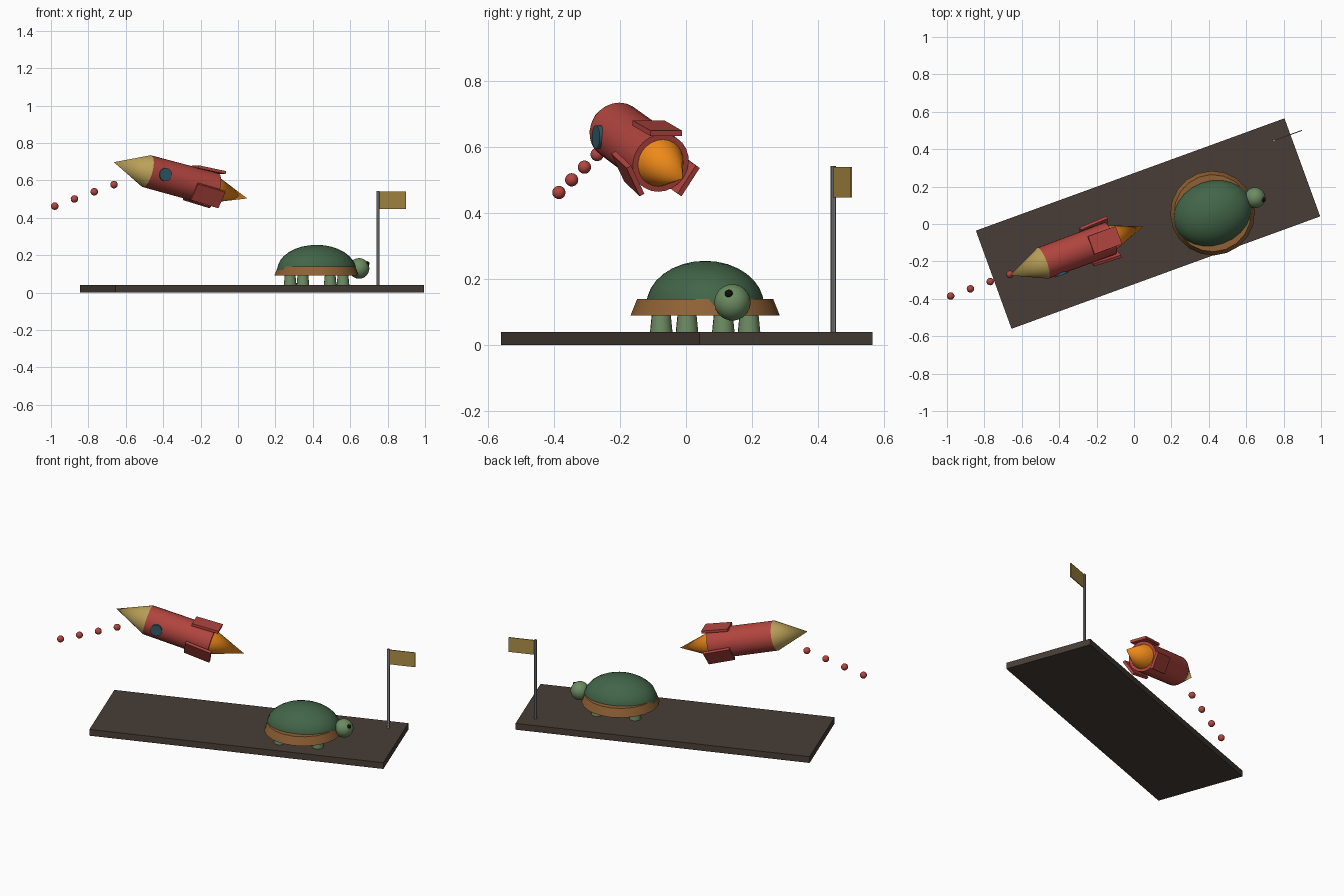
import bpy, bmesh
from math import radians, pi
from mathutils import Matrix, Vector

if "Cube" in bpy.data.objects:
    bpy.data.objects.remove(bpy.data.objects["Cube"])


def T(x, y, z):
    return Matrix.Translation((x, y, z))


def R(deg, axis):
    return Matrix.Rotation(radians(deg), 4, axis)


def S(x, y, z):
    return Matrix.Diagonal((x, y, z, 1))


def mat(name, rgb):
    m = bpy.data.materials.new(name)
    m.diffuse_color = (*rgb, 1)
    m.use_nodes = True
    m.node_tree.nodes["Principled BSDF"].inputs["Base Color"].default_value = m.diffuse_color
    return m


BROWN = mat("dark_wood", (0.065, 0.047, 0.038))
GREEN = mat("shell_green", (0.055, 0.13, 0.065))
SKIN = mat("skin_green", (0.15, 0.26, 0.12))
RIM = mat("rim_brown", (0.28, 0.12, 0.035))
RED = mat("red", (0.45, 0.06, 0.05))
SAND = mat("sand", (0.5, 0.36, 0.1))
FLAME = mat("orange", (0.85, 0.25, 0.01))
TEAL = mat("teal", (0.03, 0.1, 0.14))
GOLD = mat("flag_gold", (0.42, 0.27, 0.06))
GREY = mat("pole_grey", (0.22, 0.22, 0.23))
BLACK = mat("black", (0.005, 0.005, 0.005))


def finish(name, bm, matrix, material, smooth=True):
    bmesh.ops.transform(bm, matrix=matrix, verts=bm.verts)
    bmesh.ops.recalc_face_normals(bm, faces=bm.faces)
    me = bpy.data.meshes.new(name)
    bm.to_mesh(me)
    bm.free()
    ob = bpy.data.objects.new(name, me)
    bpy.context.collection.objects.link(ob)
    me.materials.append(material)
    if smooth:
        bpy.ops.object.select_all(action='DESELECT')
        ob.select_set(True)
        bpy.context.view_layer.objects.active = ob
        bpy.ops.object.shade_smooth_by_angle(angle=radians(30))
    return ob


def box(name, matrix, size, material):
    bm = bmesh.new()
    bmesh.ops.create_cube(bm, size=1)
    return finish(name, bm, matrix @ S(*size), material, False)


def cone(name, matrix, r1, r2, h, material, n=20):
    # base ring at z=0, upper ring at z=h
    bm = bmesh.new()
    bmesh.ops.create_cone(bm, cap_ends=True, segments=n, radius1=r1, radius2=r2, depth=h)
    return finish(name, bm, matrix @ T(0, 0, h / 2), material)


def ball(name, matrix, r, material, half=False):
    bm = bmesh.new()
    bmesh.ops.create_uvsphere(bm, u_segments=24, v_segments=16, radius=r)
    if half:
        bmesh.ops.bisect_plane(bm, geom=bm.verts[:] + bm.edges[:] + bm.faces[:],
                               plane_co=(0, 0, 0), plane_no=(0, 0, -1), clear_outer=True)
        bmesh.ops.holes_fill(bm, edges=[e for e in bm.edges if e.is_boundary])
    return finish(name, bm, matrix, material)


# whole scene is turned 20 degrees
YAW = R(20, 'Z')

# base board
box("base_board", T(0.075, 0.0025, 0.02) @ YAW, (1.756, 0.558, 0.04), BROWN)

# turtle
TUR = T(0.42, 0.058, 0) @ YAW
cone("shell_rim", TUR @ T(0, 0, 0.09), 0.226, 0.206, 0.05, RIM)
ball("shell_dome", TUR @ T(0, 0, 0.12) @ S(0.215, 0.174, 0.135), 1, GREEN, True)
for i, sx in enumerate((-1, 1)):
    for j, sy in enumerate((-1, 1)):
        cone(f"leg_{i}{j}", TUR @ T(sx * 0.114, sy * 0.1, 0.04), 0.034, 0.028, 0.06, SKIN, 16)
ball("head", TUR @ T(0.242, 0, 0.129), 0.055, SKIN)
ball("eye", TUR @ T(0.279, -0.025, 0.155), 0.0125, BLACK)

# flag pole
POLE = T(0.748, 0.446, 0) @ YAW
cone("flag_pole", POLE @ T(0, 0, 0.04), 0.008, 0.008, 0.502, GREY, 12)
box("flag", POLE @ T(0.082, 0, 0.493), (0.154, 0.005, 0.092), GOLD)

# rocket: local x runs from nose tip to flame tip
ROC = T(-0.664, -0.275, 0.697) @ R(20.3, 'Z') @ R(14.3, 'Y')
AX = R(90, 'Y')
cone("nose_cone", ROC @ AX, 0.0, 0.088, 0.195, SAND, 24)
cone("rocket_body", ROC @ T(0.195, 0, 0) @ AX, 0.088, 0.09, 0.395, RED, 24)
cone("flame", ROC @ T(0.585, 0, 0) @ AX, 0.075, 0.0, 0.2, FLAME, 24)
cone("window", ROC @ T(0.27, -0.07, 0) @ R(90, 'X'), 0.035, 0.035, 0.025, TEAL, 20)
for k in range(3):
    box(f"fin_{k}", ROC @ R(120 * k, 'X') @ T(0.535, 0, 0.095) @ R(-3, 'Y'),
        (0.16, 0.102, 0.016), RED)

# trail of small balls
for k in range(4):
    f = k / 3
    p = Vector((-0.98, -0.385, 0.462)).lerp(Vector((-0.663, -0.269, 0.577)), f)
    ball(f"trail_ball_{k}", T(*p), 0.02, RED)
